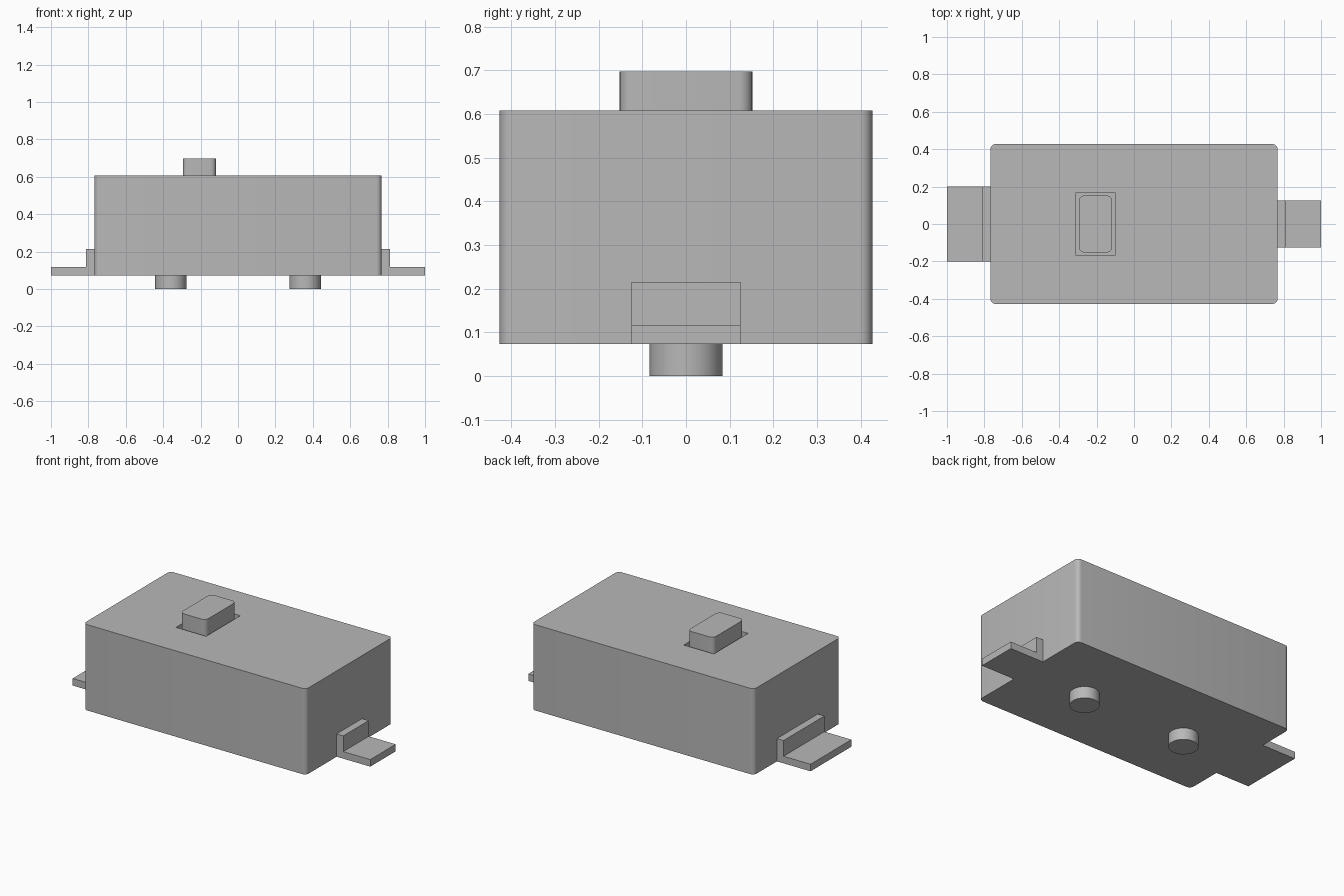
import bpy
import bmesh
from math import radians
from mathutils import Vector

cube = bpy.data.objects.get("Cube")
if cube:
    bpy.data.objects.remove(cube, do_unlink=True)

grey = bpy.data.materials.new("plain grey")
grey.use_nodes = True
GREY = (0.48, 0.48, 0.48, 1)
grey.diffuse_color = GREY
grey.node_tree.nodes["Principled BSDF"].inputs["Base Color"].default_value = GREY

BASE, TOP = 0.073, 0.608


def finish(name, bm, smooth=False):
    bmesh.ops.recalc_face_normals(bm, faces=bm.faces)
    mesh = bpy.data.meshes.new(name)
    bm.to_mesh(mesh)
    bm.free()
    mesh.materials.append(grey)
    obj = bpy.data.objects.new(name, mesh)
    bpy.context.collection.objects.link(obj)
    if smooth:
        smooth_edges(obj)
    return obj


def smooth_edges(obj):
    bpy.ops.object.select_all(action="DESELECT")
    obj.select_set(True)
    bpy.context.view_layer.objects.active = obj
    bpy.ops.object.shade_smooth_by_angle(angle=radians(30))


def box(name, low, high, radius=0.0):
    """Box between two corners, with optional rounded upright edges."""
    low, high = Vector(low), Vector(high)
    bm = bmesh.new()
    bmesh.ops.create_cube(bm, size=1)
    for v in bm.verts:
        v.co = (low + high) / 2 + v.co * (high - low)
    if radius:
        upright = [e for e in bm.edges
                   if abs(e.verts[0].co.z - e.verts[1].co.z) > 0.01]
        bmesh.ops.bevel(bm, geom=upright, offset=radius, segments=6,
                        profile=0.5, affect="EDGES")
    return finish(name, bm, radius > 0)


def terminal(name, side, half_width):
    """L-shaped profile extruded across the width."""
    profile = [(0.768, BASE), (1.0, BASE), (1.0, 0.117),
               (0.814, 0.117), (0.814, 0.215), (0.768, 0.215)]
    bm = bmesh.new()
    face = bm.faces.new([bm.verts.new((side * x, -half_width, z))
                         for x, z in profile])
    new = bmesh.ops.extrude_face_region(bm, geom=[face])["geom"]
    verts = [g for g in new if isinstance(g, bmesh.types.BMVert)]
    bmesh.ops.translate(bm, verts=verts, vec=(0, 2 * half_width, 0))
    return finish(name, bm)


# Housing with the recess around the button
housing = box("housing", (-0.768, -0.427, BASE), (0.768, 0.427, TOP), 0.028)
cutter = box("slot_cutter", (-0.31, -0.168, 0.5), (-0.102, 0.168, 0.7))
cutter.hide_render = True
cut = housing.modifiers.new("slot", "BOOLEAN")
cut.operation = "DIFFERENCE"
cut.solver = "EXACT"
cut.object = cutter
bpy.ops.object.select_all(action="DESELECT")
housing.select_set(True)
bpy.context.view_layer.objects.active = housing
bpy.ops.object.modifier_apply(modifier=cut.name)
bpy.data.objects.remove(cutter, do_unlink=True)
smooth_edges(housing)

# Push button
box("button", (-0.295, -0.152, 0.5), (-0.117, 0.152, 0.697), 0.03)

# Solder terminals, wide one on the right, narrow one on the left
terminal("right_terminal", -1, 0.201)
terminal("left_terminal", 1, 0.125)

# Locating pins underneath
for name, x in (("right_pin", -0.359), ("left_pin", 0.359)):
    bm = bmesh.new()
    bmesh.ops.create_cone(bm, cap_ends=True, segments=48, radius1=0.084,
                          radius2=0.084, depth=BASE)
    bmesh.ops.translate(bm, verts=bm.verts, vec=(x, 0, BASE / 2))
    finish(name, bm, True)
